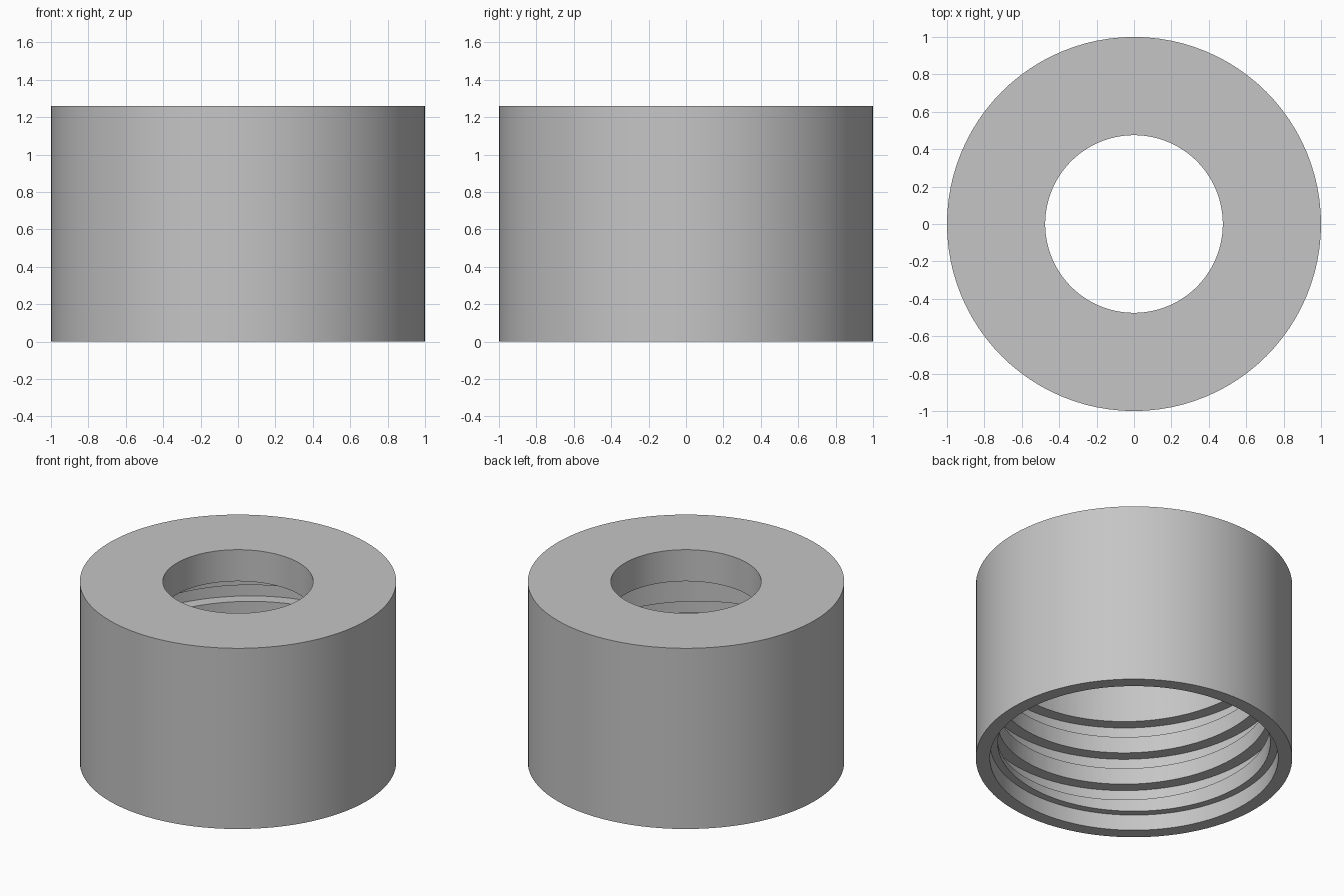
import bpy, bmesh, math

if "Cube" in bpy.data.objects:
    bpy.data.objects.remove(bpy.data.objects["Cube"])

SEG = 96          # sides per full turn
PITCH = 0.2285    # thread rise per turn
TURNS = 3


def make_object(name, bm):
    bmesh.ops.recalc_face_normals(bm, faces=bm.faces[:])
    mesh = bpy.data.meshes.new(name)
    bm.to_mesh(mesh)
    bm.free()
    obj = bpy.data.objects.new(name, mesh)
    bpy.context.collection.objects.link(obj)
    return obj


def sweep(name, profile, steps, rise, closed):
    """Turn a closed (radius, height) profile clockwise about z, climbing as it goes."""
    bm = bmesh.new()
    n = len(profile)
    rings = []
    for i in range(steps if closed else steps + 1):
        a = -2 * math.pi * i / SEG
        rings.append([bm.verts.new((r * math.cos(a), r * math.sin(a), z + rise * i / SEG))
                      for r, z in profile])
    for i in range(steps):
        p, q = rings[i], rings[(i + 1) % len(rings)]
        for j in range(n):
            k = (j + 1) % n
            bm.faces.new((p[j], p[k], q[k], q[j]))
    if not closed:
        bm.faces.new(rings[0])
        bm.faces.new(rings[-1])
    return make_object(name, bm)


# Cap body: thick top with a central hole, hollow inside, stepped lip at the mouth
cap = sweep("threaded_cap",
            [(0.475, 1.26), (1.0, 1.26), (1.0, 0.0), (0.911, 0.0),
             (0.911, 0.11), (0.861, 0.11), (0.861, 1.04), (0.475, 1.04)],
            SEG, 0.0, True)

# Square helical groove cut into the bore
cutter = sweep("thread_cutter",
               [(0.78, 0.112), (0.943, 0.112), (0.943, 0.226), (0.78, 0.226)],
               SEG * TURNS, PITCH, False)
cutter.hide_render = True

mod = cap.modifiers.new("thread_groove", 'BOOLEAN')
mod.operation = 'DIFFERENCE'
mod.solver = 'EXACT'
mod.object = cutter

bpy.context.view_layer.objects.active = cap
cap.select_set(True)
bpy.ops.object.modifier_apply(modifier=mod.name)
bpy.data.objects.remove(cutter)

# Plain grey finish, smooth walls with crisp edges
grey = bpy.data.materials.new("plain_grey")
grey.diffuse_color = (0.56, 0.56, 0.56, 1.0)
grey.use_nodes = True
grey.node_tree.nodes["Principled BSDF"].inputs["Base Color"].default_value = grey.diffuse_color
cap.data.materials.clear()
cap.data.materials.append(grey)
bpy.ops.object.shade_smooth_by_angle(angle=math.radians(30))
